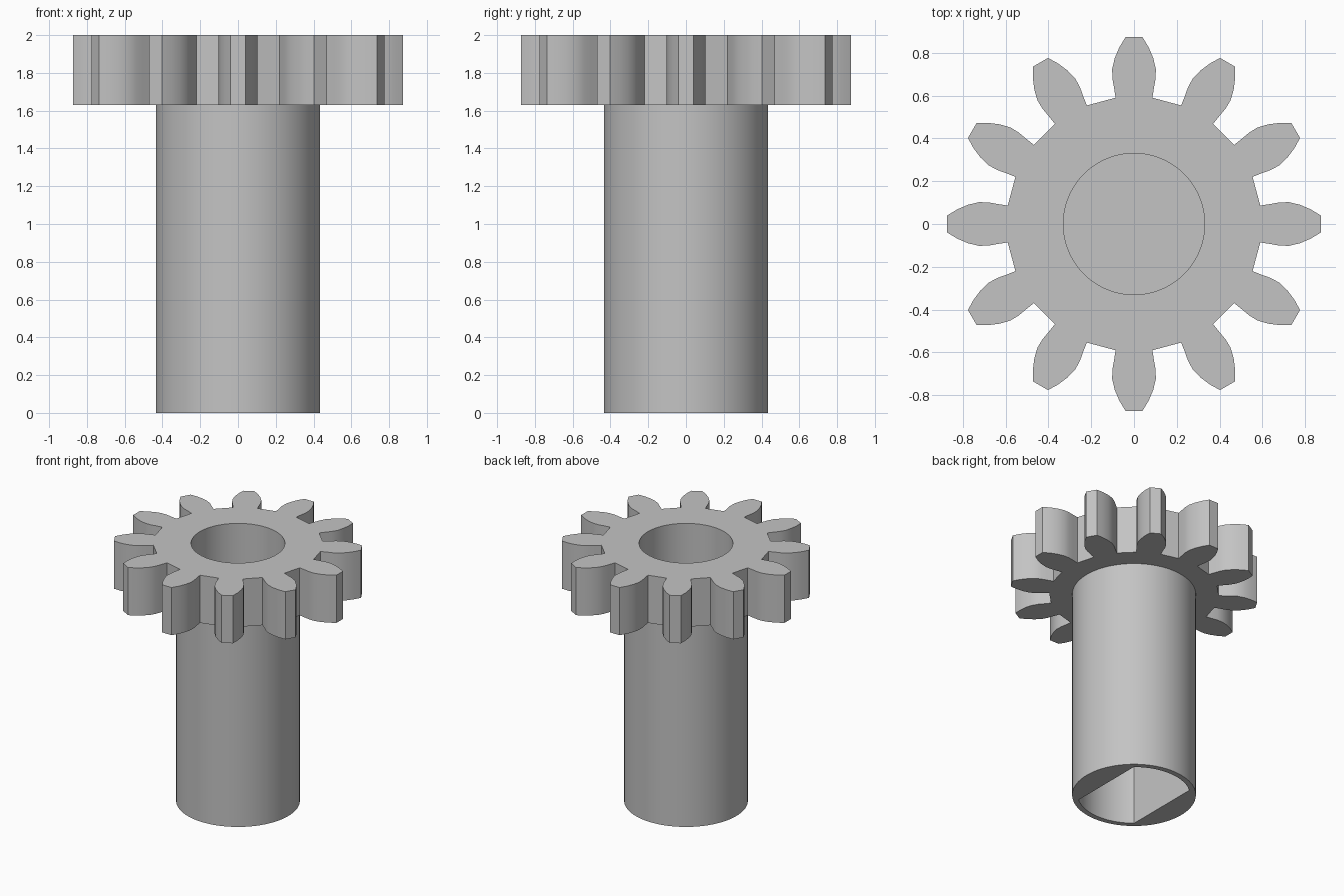
import bpy, bmesh, math
from mathutils import Vector, Matrix

cube = bpy.data.objects.get("Cube")
if cube:
    bpy.data.objects.remove(cube)

TEETH = 12
GEAR_BOTTOM, TOP = 1.63, 2.0
SHAFT_RADIUS, BORE_RADIUS = 0.435, 0.33
SLOT_RADIUS, SLOT_HALF_WIDTH = 0.395, 0.255
SLOT_DEPTH, BORE_FLOOR = 1.0, 1.2

grey = bpy.data.materials.new("plain_grey")
grey.use_nodes = True
grey.diffuse_color = (0.55, 0.55, 0.55, 1)
grey.node_tree.nodes["Principled BSDF"].inputs["Base Color"].default_value = grey.diffuse_color


def prism(name, outline, z0, z1):
    """Extrude a closed counter-clockwise outline from z0 to z1."""
    bm = bmesh.new()
    base = bm.faces.new([bm.verts.new((x, y, z0)) for x, y in outline])
    result = bmesh.ops.extrude_face_region(bm, geom=[base], use_keep_orig=True)
    moved = [g for g in result["geom"] if isinstance(g, bmesh.types.BMVert)]
    bmesh.ops.translate(bm, verts=moved, vec=(0, 0, z1 - z0))
    bmesh.ops.recalc_face_normals(bm, faces=bm.faces[:])
    mesh = bpy.data.meshes.new(name)
    bm.to_mesh(mesh)
    bm.free()
    mesh.materials.append(grey)
    obj = bpy.data.objects.new(name, mesh)
    bpy.context.collection.objects.link(obj)
    return obj


def arc(radius, start, end, steps):
    return [(radius * math.cos(start + (end - start) * i / steps),
             radius * math.sin(start + (end - start) * i / steps))
            for i in range(steps + 1)]


def circle(radius, steps=96):
    return arc(radius, 0, math.tau, steps)[:-1]


def combine(target, other, operation):
    """Boolean the other solid into the target and discard it."""
    mod = target.modifiers.new(operation.lower(), "BOOLEAN")
    mod.operation, mod.solver, mod.object = operation, "EXACT", other
    other.hide_render = True
    bpy.ops.object.select_all(action="DESELECT")
    target.select_set(True)
    bpy.context.view_layer.objects.active = target
    bpy.ops.object.modifier_apply(modifier=mod.name)
    bpy.data.objects.remove(other)


# Toothed wheel: one mirrored flank, repeated around the axis
flank = [(0.59, 0.086), (0.635, 0.093), (0.68, 0.101), (0.725, 0.102),
         (0.775, 0.09), (0.825, 0.069), (0.873, 0.04)]
tooth = [(x, -y) for x, y in flank] + flank[::-1]
outline = []
for i in range(TEETH):
    turn = Matrix.Rotation(math.tau * i / TEETH, 2)
    outline += [tuple(turn @ Vector(p)) for p in tooth]
pinion = prism("pinion_with_shaft", outline, GEAR_BOTTOM, TOP)

# Round shaft below the wheel
combine(pinion, prism("shaft", circle(SHAFT_RADIUS), 0, 1.8), "UNION")

# Round blind bore from the top
combine(pinion, prism("bore_cutter", circle(BORE_RADIUS), BORE_FLOOR, TOP + 0.1), "DIFFERENCE")

# Blind socket with two flats from the bottom
corner = math.acos(SLOT_HALF_WIDTH / SLOT_RADIUS)
slot = (arc(SLOT_RADIUS, corner, math.pi - corner, 24)
        + arc(SLOT_RADIUS, math.pi + corner, math.tau - corner, 24))
combine(pinion, prism("socket_cutter", slot, -0.1, SLOT_DEPTH), "DIFFERENCE")

bpy.ops.object.shade_smooth_by_angle(angle=math.radians(25))
